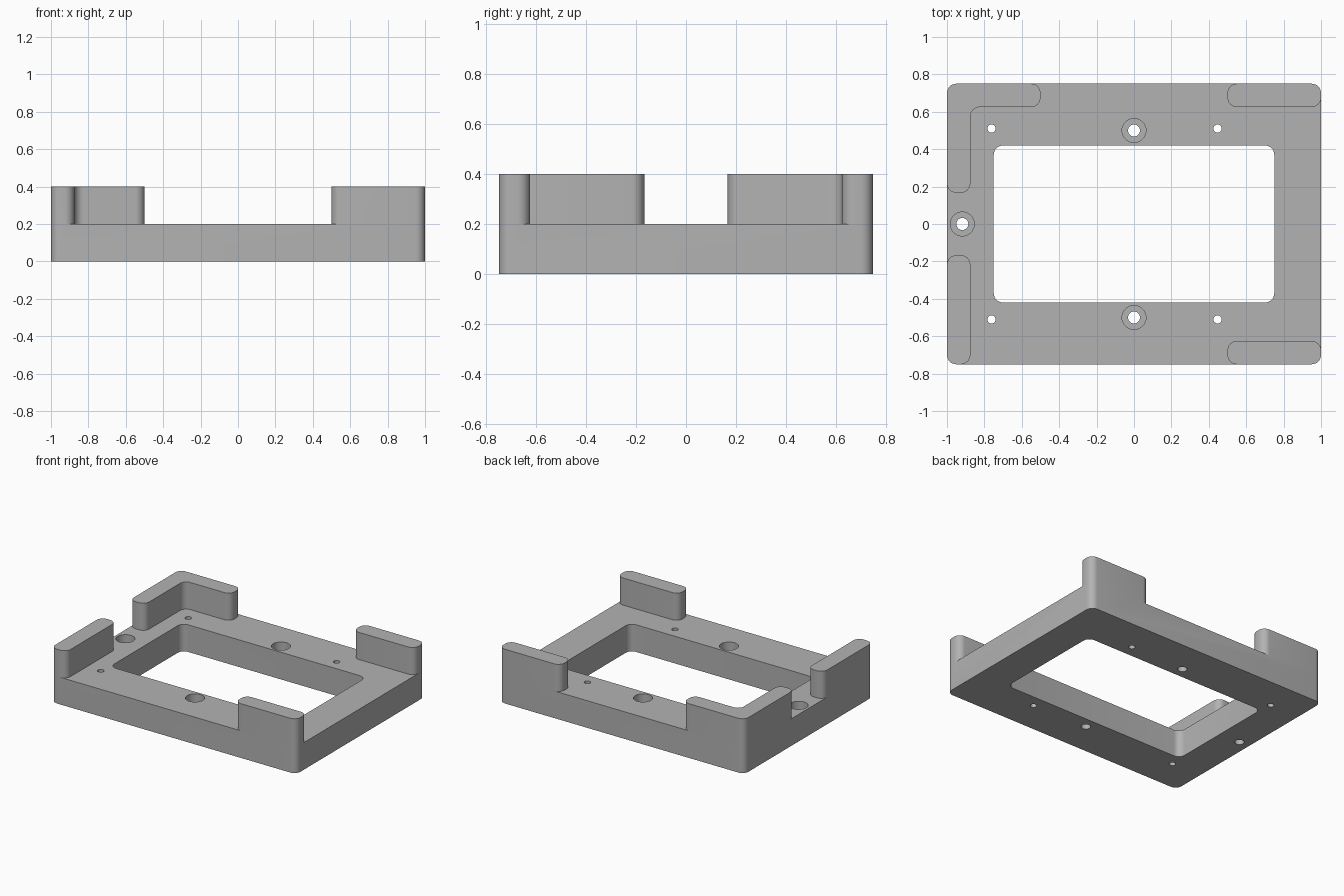
import bpy
import bmesh
from math import cos, sin, pi, radians
from mathutils import Vector

HALF_X, HALF_Y = 1.0, 0.75
DECK, TOP = 0.2, 0.4
WALL, ROUND = 0.125, 0.05

cube = bpy.data.objects.get("Cube")
if cube:
    bpy.data.objects.remove(cube, do_unlink=True)

grey = bpy.data.materials.new("plain grey")
grey.use_nodes = True
grey.diffuse_color = (0.45, 0.45, 0.45, 1)
grey.node_tree.nodes["Principled BSDF"].inputs["Base Color"].default_value = grey.diffuse_color


def rounded(corners, radius=ROUND, steps=8):
    """Outline with every corner replaced by a tangent arc."""
    points = []
    for i, corner in enumerate(corners):
        c = Vector(corner)
        a = (Vector(corners[i - 1]) - c).normalized() * radius
        b = (Vector(corners[(i + 1) % len(corners)]) - c).normalized() * radius
        for s in range(steps + 1):
            t = s / steps * pi / 2
            points.append(c + a * (1 - sin(t)) + b * (1 - cos(t)))
    return points


def rectangle(x0, x1, y0, y1):
    return [(x0, y0), (x1, y0), (x1, y1), (x0, y1)]


def circle(x, y, radius, steps=32):
    return [(x + radius * cos(2 * pi * i / steps), y + radius * sin(2 * pi * i / steps))
            for i in range(steps)]


def prism(name, outline, z0, z1):
    bm = bmesh.new()
    face = bm.faces.new([bm.verts.new((p[0], p[1], z0)) for p in outline])
    side = bmesh.ops.extrude_face_region(bm, geom=[face])["geom"]
    bmesh.ops.translate(bm, vec=(0, 0, z1 - z0),
                        verts=[v for v in side if isinstance(v, bmesh.types.BMVert)])
    bmesh.ops.recalc_face_normals(bm, faces=bm.faces)
    mesh = bpy.data.meshes.new(name)
    bm.to_mesh(mesh)
    bm.free()
    mesh.materials.append(grey)
    obj = bpy.data.objects.new(name, mesh)
    bpy.context.collection.objects.link(obj)
    return obj


def combine(target, tool, operation):
    mod = target.modifiers.new(tool.name, "BOOLEAN")
    mod.operation, mod.solver, mod.object = operation, "EXACT", tool
    bpy.context.view_layer.objects.active = target
    bpy.ops.object.modifier_apply(modifier=mod.name)
    bpy.data.objects.remove(tool, do_unlink=True)


# Base plate with rounded corners
frame = prism("mounting_frame", rounded(rectangle(-HALF_X, HALF_X, -HALF_Y, HALF_Y)), 0, DECK)

# Corner walls: three straight ones and an L shape at the back right
inner_x, inner_y, end_x, end_y = HALF_X - WALL, HALF_Y - WALL, 0.5, 0.167
walls = {
    "front_left_wall": rectangle(end_x, HALF_X, -HALF_Y, -inner_y),
    "back_left_wall": rectangle(end_x, HALF_X, inner_y, HALF_Y),
    "front_right_wall": rectangle(-HALF_X, -inner_x, -HALF_Y, -end_y),
    "back_right_wall": [(-HALF_X, end_y), (-inner_x, end_y), (-inner_x, inner_y),
                        (-end_x, inner_y), (-end_x, HALF_Y), (-HALF_X, HALF_Y)],
}
for name, corners in walls.items():
    combine(frame, prism(name, rounded(corners), DECK, TOP), "UNION")

# Central window
combine(frame, prism("window_cutter", rounded(rectangle(-0.75, 0.75, -0.42, 0.42)), -0.1, 0.5),
        "DIFFERENCE")

# Counterbored bolt holes
for x, y in [(0, 0.5), (0, -0.5), (-0.918, 0)]:
    combine(frame, prism("bolt_cutter", circle(x, y, 0.032), -0.1, 0.5), "DIFFERENCE")
    combine(frame, prism("counterbore_cutter", circle(x, y, 0.064), 0.1, 0.5), "DIFFERENCE")

# Small pin holes
for x in (-0.762, 0.447):
    for y in (-0.51, 0.51):
        combine(frame, prism("pin_cutter", circle(x, y, 0.022, 20), -0.1, 0.5), "DIFFERENCE")

# Smooth the arcs, keep the edges crisp
bpy.ops.object.select_all(action="DESELECT")
frame.select_set(True)
bpy.context.view_layer.objects.active = frame
bpy.ops.object.shade_smooth_by_angle(angle=radians(30))
